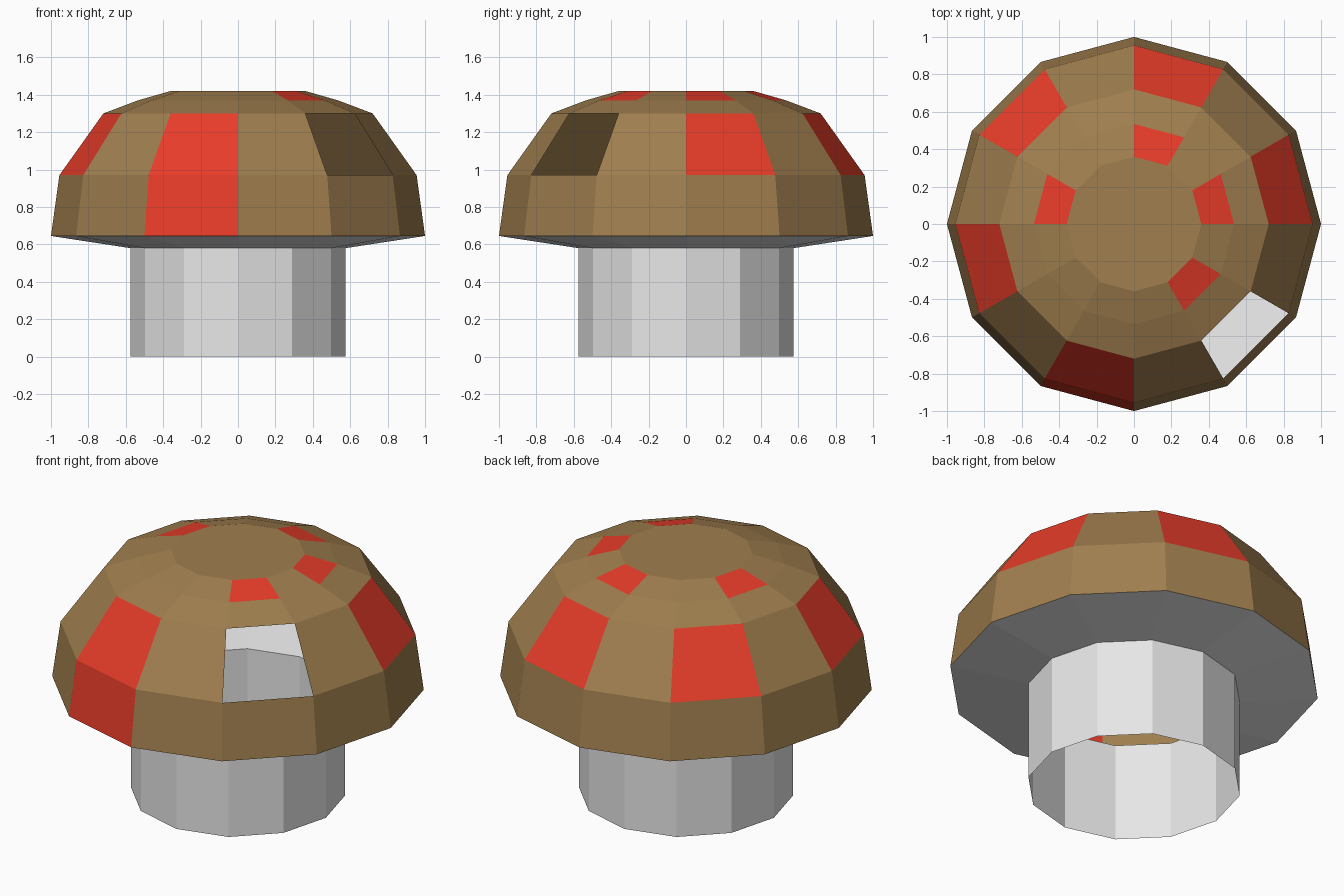
import bpy
import bmesh
from math import cos, sin, tau

SIDES = 12

cube = bpy.data.objects.get("Cube")
if cube:
    bpy.data.objects.remove(cube, do_unlink=True)


def material(name, color):
    mat = bpy.data.materials.new(name)
    mat.use_nodes = True
    mat.diffuse_color = color
    mat.node_tree.nodes["Principled BSDF"].inputs["Base Color"].default_value = color
    return mat


brown = material("cap brown", (0.35, 0.21, 0.077, 1))
red = material("spot red", (0.80, 0.045, 0.022, 1))
grey = material("stem grey", (0.80, 0.80, 0.80, 1))


def lathe(name, profile, materials, spots=(), holes=(), close_top=False):
    """Faceted shell from (radius, height) points, listed bottom to top.
    Spots and holes are (band, sector) pairs; sectors count round from +x."""
    bm = bmesh.new()
    rings = [[bm.verts.new((r * cos(tau * i / SIDES), r * sin(tau * i / SIDES), z))
              for i in range(SIDES)] for r, z in profile]
    for band, (low, high) in enumerate(zip(rings, rings[1:])):
        for i in range(SIDES):
            if (band, i) in holes:
                continue
            j = (i + 1) % SIDES
            face = bm.faces.new((low[i], low[j], high[j], high[i]))
            face.material_index = int((band, i) in spots)
    if close_top:
        bm.faces.new(rings[-1])
    mesh = bpy.data.meshes.new(name)
    bm.to_mesh(mesh)
    bm.free()
    for mat in materials:
        mesh.materials.append(mat)
    obj = bpy.data.objects.new(name, mesh)
    bpy.context.collection.objects.link(obj)
    return obj


# Open tube stem
lathe("stem", [(0.575, 0), (0.575, 0.58)], [grey])

# Shallow cone under the cap
lathe("cap_underside", [(0.575, 0.58), (1, 0.645)], [grey])

# Hollow cap with red spots and one open panel
large_spots = {(1, i) for i in range(0, 10, 2)} | {(0, 8)}
small_spots = {(3, i) for i in (0, 2, 5, 10)}
lathe("cap",
      [(1, 0.645), (0.955, 0.97), (0.72, 1.30), (0.535, 1.37), (0.36, 1.42)],
      [brown, red], large_spots | small_spots, {(1, 10)}, close_top=True)
